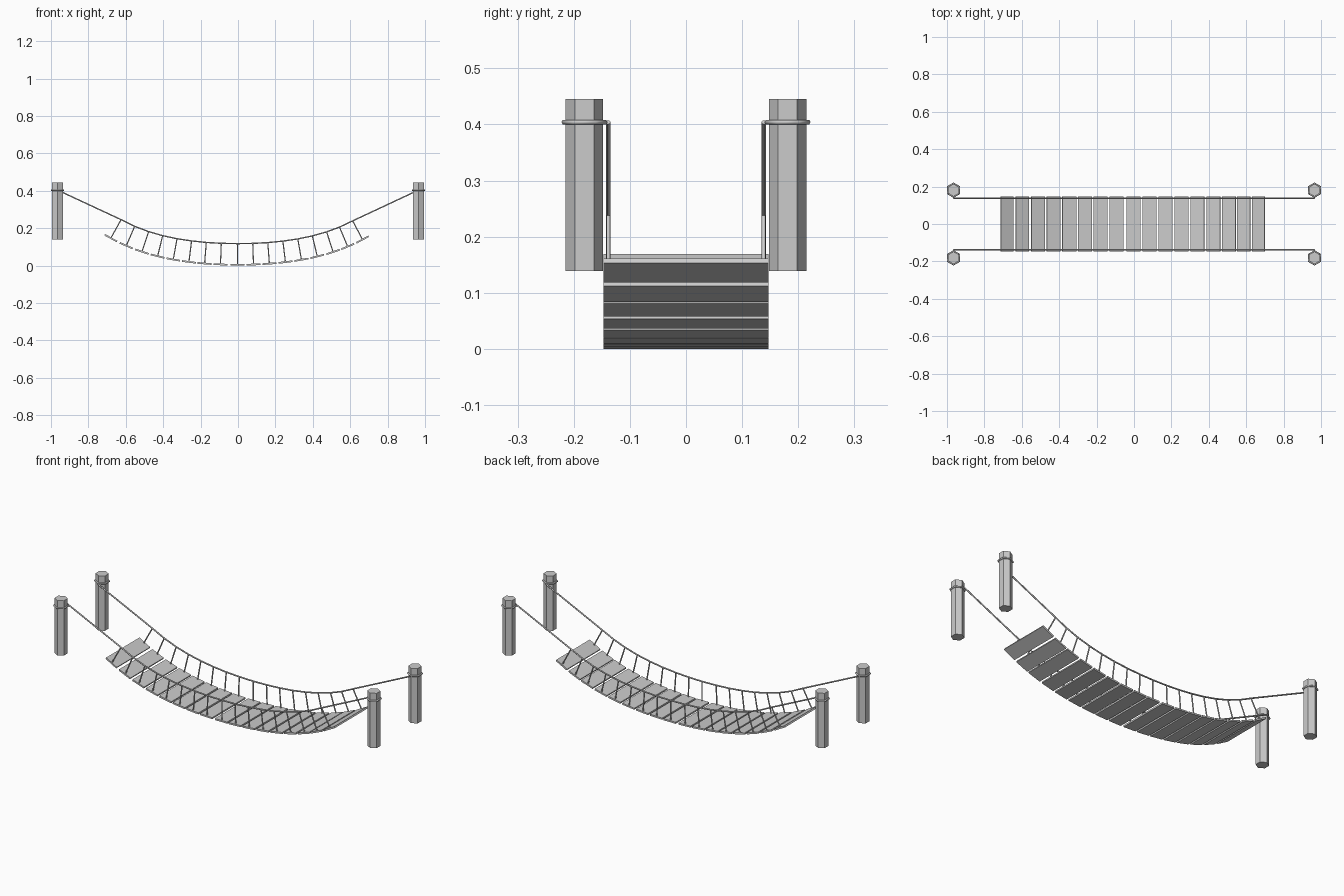
import bpy, math
from mathutils import Vector, Matrix

if "Cube" in bpy.data.objects:
    bpy.data.objects.remove(bpy.data.objects["Cube"])

PLANK_X = [-.682, -.599, -.515, -.431, -.347, -.263, -.179, -.094, -.002,
           .083, .168, .254, .340, .425, .510, .588, .668]
THICK = 0.009
POST_X, POST_Y, ROPE_Y, TIE_Z = 0.965, 0.181, 0.1385, 0.404


def sag(x):
    """Height and tilt of the deck at x."""
    z = 0.21 * x**2 + 0.21 * x**4
    return z, math.atan(0.42 * x + 0.84 * x**3)


def rope(name, pts, radius, cyclic=False):
    cu = bpy.data.curves.new(name, 'CURVE')
    cu.dimensions = '3D'
    cu.bevel_depth = radius
    cu.bevel_resolution = 1
    cu.use_fill_caps = True
    sp = cu.splines.new('POLY')
    sp.points.add(len(pts) - 1)
    for p, co in zip(sp.points, pts):
        p.co = (*co, 1)
    sp.use_cyclic_u = cyclic
    ob = bpy.data.objects.new(name, cu)
    bpy.context.collection.objects.link(ob)
    return ob


# deck planks, tilted along the sag, remembering where the hangers go
hangers = []
for i, x in enumerate(PLANK_X):
    z, a = sag(x)
    normal = Vector((-math.sin(a), 0, math.cos(a)))
    centre = Vector((x, 0, z)) + normal * THICK / 2
    bpy.ops.mesh.primitive_cube_add(size=1)
    ob = bpy.context.object
    ob.name = f"plank_{i + 1}"
    ob.matrix_world = (Matrix.Translation(centre) @ Matrix.Rotation(-a, 4, 'Y')
                       @ Matrix.Diagonal((0.075, 0.294, THICK, 1)))
    hangers.append((centre, centre + normal * 0.113))

for sy, side in ((-1, "front"), (1, "back")):
    off = Vector((0, sy * ROPE_Y, 0))
    # short hangers from planks to the hand rope
    for i, (low, high) in enumerate(hangers):
        rope(f"{side}_hanger_{i + 1}", [low + off, high + off], 0.0035)
    # hand rope through the hanger tips, tied at the posts
    ends = [Vector((s * POST_X, sy * ROPE_Y, TIE_Z)) for s in (-1, 1)]
    rope(f"{side}_hand_rope", [ends[0]] + [h + off for _, h in hangers] + [ends[1]], 0.004)

    for sx, end in ((-1, "left"), (1, "right")):
        # hexagonal post
        bpy.ops.mesh.primitive_cylinder_add(
            vertices=6, radius=0.0335, depth=0.306,
            location=(sx * POST_X, sy * POST_Y, 0.292))
        bpy.context.object.name = f"{side}_{end}_post"
        # rope loop round the post
        loop = [(sx * POST_X + 0.0365 * math.sin(k * math.pi / 3),
                 sy * POST_Y + 0.0365 * math.cos(k * math.pi / 3), TIE_Z) for k in range(6)]
        rope(f"{side}_{end}_rope_loop", loop, 0.0045, True)
